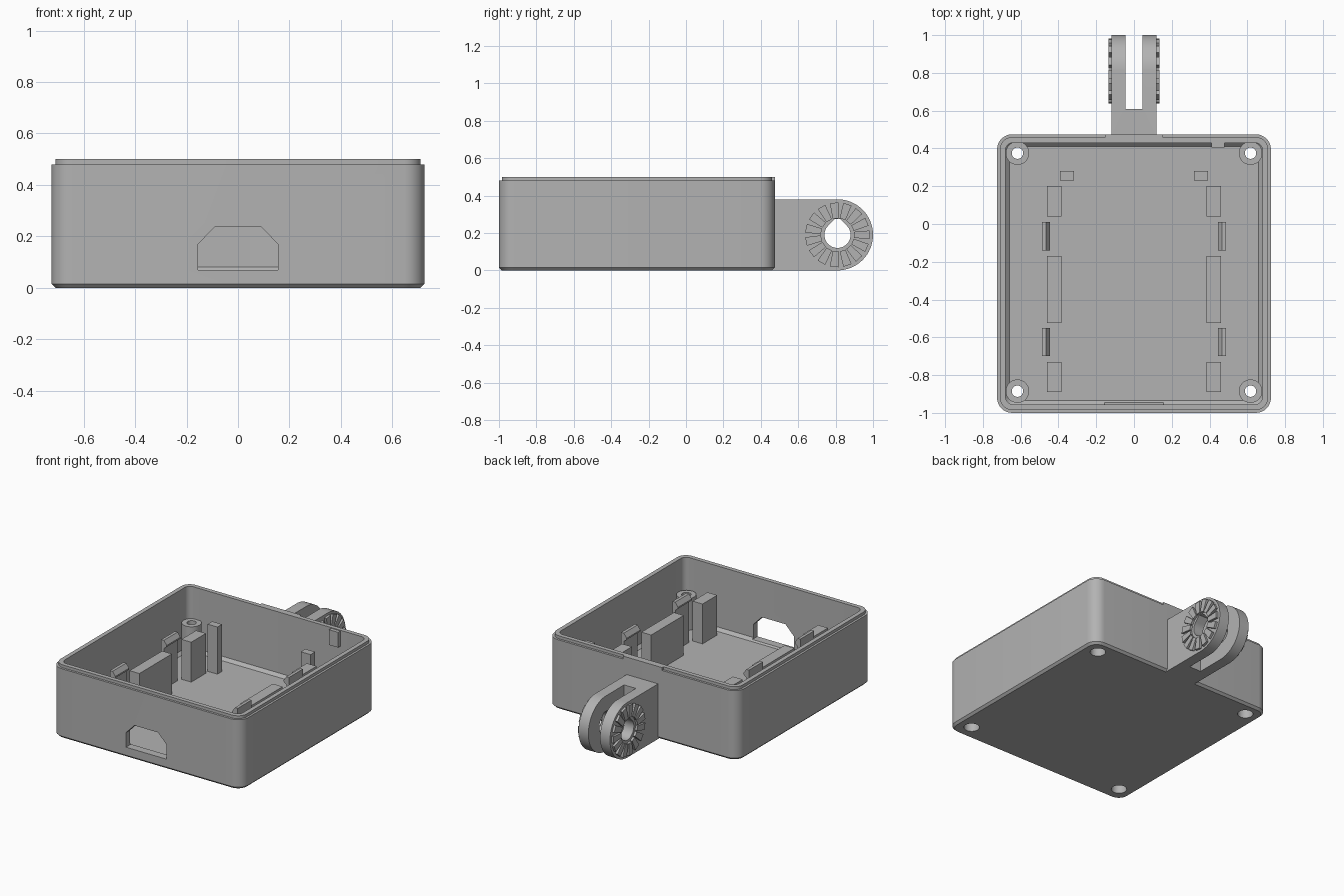
import bpy, bmesh
from math import sin, cos, pi, radians

cube = bpy.data.objects.get("Cube")
if cube:
    bpy.data.objects.remove(cube, do_unlink=True)

grey = bpy.data.materials.new("plain grey")
grey.use_nodes = True
grey.diffuse_color = (0.45, 0.45, 0.45, 1)
grey.node_tree.nodes["Principled BSDF"].inputs["Base Color"].default_value = (0.45, 0.45, 0.45, 1)


def finish(name, bm):
    bmesh.ops.recalc_face_normals(bm, faces=bm.faces)
    mesh = bpy.data.meshes.new(name)
    bm.to_mesh(mesh)
    bm.free()
    mesh.materials.append(grey)
    obj = bpy.data.objects.new(name, mesh)
    bpy.context.collection.objects.link(obj)
    return obj


def loft(name, loops, closed=False):
    """Skin equal-length point loops; cap the ends unless the loft is closed."""
    bm = bmesh.new()
    rings = [[bm.verts.new(p) for p in loop] for loop in loops]
    pairs = list(zip(rings, rings[1:])) + ([(rings[-1], rings[0])] if closed else [])
    for a, b in pairs:
        for i in range(len(a)):
            j = (i + 1) % len(a)
            bm.faces.new((a[i], a[j], b[j], b[i]))
    if not closed:
        bm.faces.new(rings[0])
        bm.faces.new(rings[-1])
    return finish(name, bm)


def prism_x(name, pts, x0, x1):
    return loft(name, [[(x, y, z) for y, z in pts] for x in (x0, x1)])


def prism_y(name, pts, y0, y1):
    return loft(name, [[(x, y, z) for x, z in pts] for y in (y0, y1)])


def box(name, x0, x1, y0, y1, z0, z1):
    return prism_x(name, [(y0, z0), (y1, z0), (y1, z1), (y0, z1)], x0, x1)


def arc(cx, cy, r, a0, a1, n):
    return [(cx + r * cos(radians(a0 + (a1 - a0) * i / n)),
             cy + r * sin(radians(a0 + (a1 - a0) * i / n))) for i in range(n + 1)]


def rounded(x, y0, y1, r, z):
    pts = (arc(x - r, y1 - r, r, 0, 90, 8) + arc(r - x, y1 - r, r, 90, 180, 8)
           + arc(r - x, y0 + r, r, 180, 270, 8) + arc(x - r, y0 + r, r, 270, 360, 8))
    return [(px, py, z) for px, py in pts]


def ring(cx, cy, r, z):
    return [(px, py, z) for px, py in arc(cx, cy, r, 0, 360, 32)[:-1]]


def cut(obj, cutter):
    mod = obj.modifiers.new("cut", 'BOOLEAN')
    mod.operation = 'DIFFERENCE'
    mod.solver = 'EXACT'
    mod.object = cutter
    bpy.context.view_layer.objects.active = obj
    bpy.ops.object.modifier_apply(modifier=mod.name)
    bpy.data.objects.remove(cutter, do_unlink=True)


def smooth(obj):
    bpy.ops.object.select_all(action='DESELECT')
    obj.select_set(True)
    bpy.context.view_layer.objects.active = obj
    bpy.ops.object.shade_smooth_by_angle(angle=radians(30))


# Open case: chamfered base, stepped rim and hollow with a chamfered floor edge
W, F, B, E = 0.725, -1.0, 0.475, 0.015
case = loft("case", [
    rounded(W - E, F + E, B - E, 0.065, 0),
    rounded(W, F, B, 0.08, E),
    rounded(W, F, B, 0.08, 0.48),
    rounded(W - E, F + E, B - E, 0.065, 0.48),
    rounded(W - E, F + E, B - E, 0.065, 0.5),
    rounded(0.68, -0.955, 0.43, 0.04, 0.5),
    rounded(0.68, -0.955, 0.43, 0.04, 0.08),
    rounded(0.66, -0.935, 0.41, 0.02, 0.06)])

# Connector opening in the front wall
cut(case, prism_y("opening_cutter", [(-0.155, 0.07), (0.155, 0.07), (0.155, 0.17),
                                     (0.09, 0.237), (-0.09, 0.237), (-0.155, 0.17)],
                  -1.1, -0.9))

# Corner screw bosses with recessed screw heads underneath
for side, sx in (("right", -1), ("left", 1)):
    for end, cy in (("front", -0.885), ("back", 0.375)):
        cx = sx * 0.617
        cut(case, loft("screw_cutter", [ring(cx, cy, 0.05, z) for z in (-0.1, 0.1)]))
        boss = loft(f"screw_boss_{end}_{side}", [
            ring(cx, cy, r, z) for r, z in ((0.062, 0.05), (0.062, 0.28), (0.03, 0.28),
                                            (0.03, 0.12), (0.05, 0.12), (0.05, 0.05))],
            closed=True)
        smooth(boss)
smooth(case)

# Rim tab and inner catch on the back wall
box("rim_tab", -0.15, 0.15, 0.44, B, 0.475, 0.5)
box("back_catch", 0.41, 0.48, 0.405, 0.44, 0.39, 0.495)

# Board supports, posts and snap clips on both sides
for side, sx in (("right", -1), ("left", 1)):
    for i, (y0, y1) in enumerate(((-0.89, -0.73), (-0.525, -0.17), (0.04, 0.2))):
        box(f"board_support_{side}_{i + 1}", sx * 0.385, sx * 0.46, y0, y1, 0.05, 0.335)
    box(f"locating_post_{side}", sx * 0.318, sx * 0.393, 0.23, 0.28, 0.05, 0.385)
    clip = [(0.488, 0.05), (0.488, 0.395), (0.467, 0.395), (0.446, 0.365),
            (0.446, 0.355), (0.467, 0.338), (0.467, 0.05)]
    for i, y in enumerate((-0.7, -0.14)):
        prism_y(f"snap_clip_{side}_{i + 1}", [(sx * x, z) for x, z in clip], y, y + 0.15)

# Hinge bracket: rounded fork with a teardrop bolt hole
CY, CZ = 0.81, 0.19
bracket = prism_x("hinge_bracket", [(0.45, 0)] + arc(CY, CZ, 0.19, -90, 90, 32) + [(0.45, 0.38)],
                  -0.12, 0.12)
cut(bracket, box("slot_cutter", -0.045, 0.045, 0.61, 1.1, -0.1, 0.5))
cut(bracket, prism_x("hole_cutter", arc(CY, CZ, 0.07, 135, 405, 30)
                     + [(CY + 0.015, 0.274), (CY - 0.015, 0.274)], -0.3, 0.3))
smooth(bracket)

# Radial locking teeth on both outer faces of the fork
COUNT = 15
for side, sx in (("right", -1), ("left", 1)):
    for i in range(COUNT):
        a = 2 * pi * i / COUNT
        pts = [(CY + r * cos(a) - t * sin(a), CZ + r * sin(a) + t * cos(a))
               for r, t in ((0.088, -0.016), (0.172, -0.023), (0.172, 0.023), (0.088, 0.016))]
        prism_x(f"locking_tooth_{side}_{i + 1}", pts, sx * 0.115, sx * 0.136)
